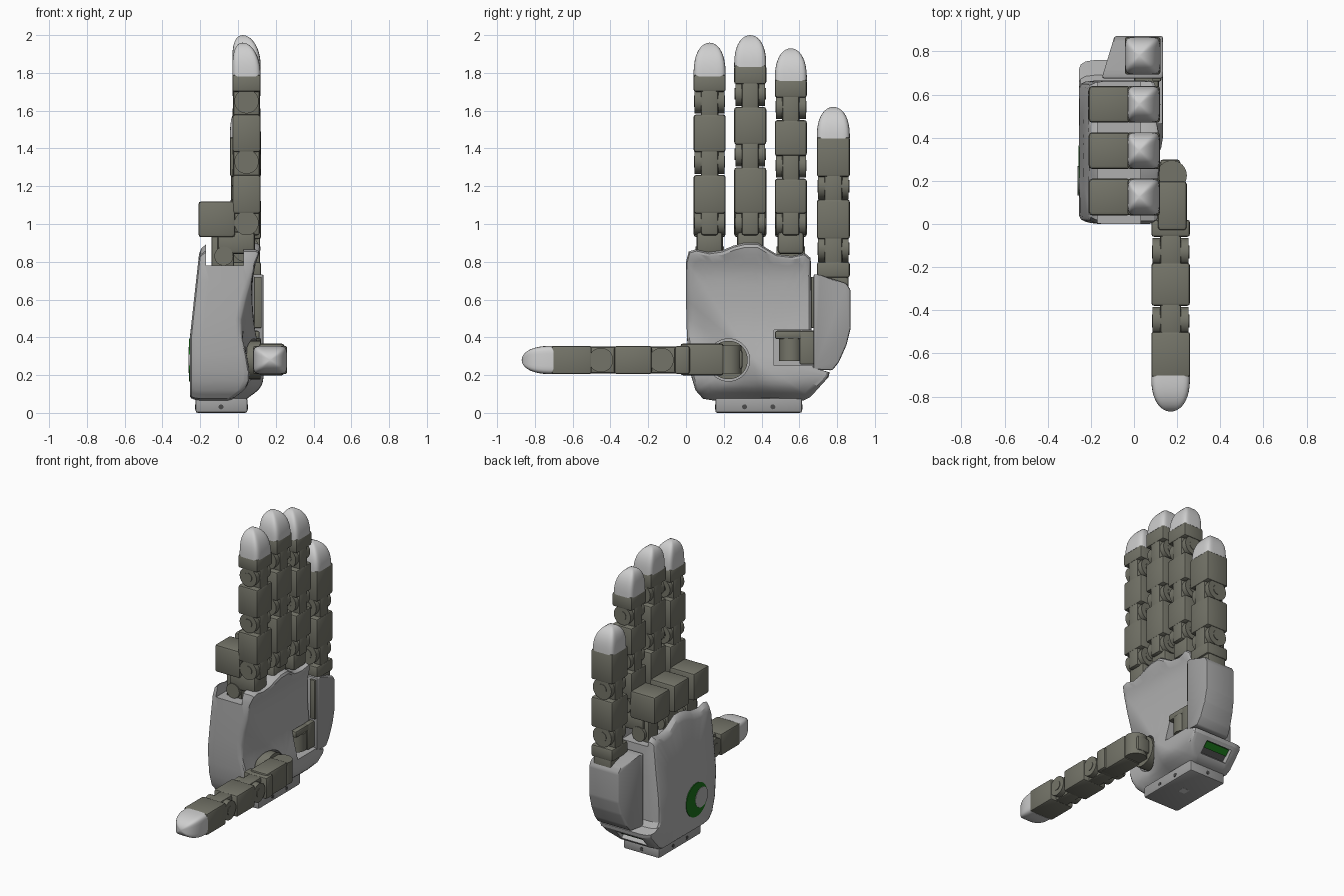
import bpy, bmesh, math
from mathutils import Matrix, Vector

cube = bpy.data.objects.get("Cube")
if cube:
    bpy.data.objects.remove(cube)


def material(name, rgb):
    m = bpy.data.materials.new(name)
    m.use_nodes = True
    m.diffuse_color = (*rgb, 1)
    m.node_tree.nodes["Principled BSDF"].inputs["Base Color"].default_value = (*rgb, 1)
    return m


SILVER = material("silver", (0.43, 0.43, 0.43))
GREY = material("shell grey", (0.35, 0.35, 0.35))
OLIVE = material("dark olive", (0.175, 0.175, 0.14))
TIP = material("light grey", (0.62, 0.62, 0.62))
GREEN = material("board green", (0.01, 0.16, 0.01))
BLACK = material("hole grey", (0.07, 0.07, 0.07))


def shade(me, angle=35):
    me.shade_smooth()
    me.set_sharp_from_angle(angle=math.radians(angle))


def finish(name, bm, mat, matrix=Matrix()):
    bmesh.ops.transform(bm, matrix=matrix, verts=bm.verts)
    bmesh.ops.recalc_face_normals(bm, faces=bm.faces)
    me = bpy.data.meshes.new(name)
    bm.to_mesh(me)
    bm.free()
    me.materials.append(mat)
    shade(me)
    ob = bpy.data.objects.new(name, me)
    bpy.context.collection.objects.link(ob)
    return ob


def box(name, lo, hi, mat, bevel=0.012, matrix=Matrix()):
    lo, hi = Vector(lo), Vector(hi)
    bm = bmesh.new()
    bmesh.ops.create_cube(bm, size=1)
    for v in bm.verts:
        v.co = [(lo[i] + hi[i]) / 2 + v.co[i] * (hi[i] - lo[i]) for i in range(3)]
    if bevel:
        bmesh.ops.bevel(bm, geom=bm.edges[:], offset=bevel, segments=2, profile=0.5, affect='EDGES')
    return finish(name, bm, mat, matrix)


def cyl(name, center, r, length, axis, mat, matrix=Matrix(), seg=32):
    bm = bmesh.new()
    bmesh.ops.create_cone(bm, cap_ends=True, segments=seg, radius1=r, radius2=r, depth=length)
    rot = {'x': Matrix.Rotation(math.pi / 2, 4, 'Y'), 'y': Matrix.Rotation(math.pi / 2, 4, 'X'),
           'z': Matrix()}[axis]
    return finish(name, bm, mat, matrix @ Matrix.Translation(center) @ rot)


def loft(bm, rings):
    """Skin closed rings of equal length; a one-point ring closes an end."""
    rings = [[bm.verts.new(p) for p in r] for r in rings]
    for a, b in zip(rings, rings[1:]):
        n = max(len(a), len(b))
        for i in range(n):
            j = (i + 1) % n
            if len(a) == 1:
                bm.faces.new((a[0], b[j], b[i]))
            elif len(b) == 1:
                bm.faces.new((a[i], a[j], b[0]))
            else:
                bm.faces.new((a[i], a[j], b[j], b[i]))
    return rings


def fingertip(name, z0, z1, w, d, lean, matrix):
    # rounded-square sections shrinking into a dome
    rings, n = [], 32
    for k in range(11):
        t = math.sin(k / 10 * math.pi / 2)
        s = max(0.0, 1 - t ** 2.6) ** 0.5
        z, off = z0 + (z1 - z0) * t, lean * t * t
        if k == 10:
            rings.append([(off, 0, z)])
            break
        ring = []
        for i in range(n):
            a = 2 * math.pi * (i + 0.5) / n
            c, e = math.cos(a), math.sin(a)
            ring.append((off + d / 2 * s * math.copysign(abs(c) ** 0.35, c),
                         w / 2 * s * math.copysign(abs(e) ** 0.35, e), z))
        rings.append(ring)
    bm = bmesh.new()
    first = loft(bm, rings)[0]
    bm.faces.new(first)
    finish(name, bm, TIP, matrix)


def finger(name, start, joints, dark_end, tip_end, w, d, lean, matrix):
    # local frame: x = depth, y = width, z = length
    s = start
    for k, j in enumerate(joints):
        if j - 0.07 > s:
            box(f"{name}_link_{k}", (-d / 2, -w / 2, s), (d / 2, w / 2, j - 0.07), OLIVE, 0.014, matrix)
        box(f"{name}_tongue_{k}", (-d * 0.47, -w * 0.27, max(j - 0.1, start - 0.05)),
            (d * 0.47, w * 0.27, j + 0.075), OLIVE, 0.014, matrix)
        cyl(f"{name}_hinge_{k}", (0, 0, j), d * 0.43, w * 0.93, 'y', OLIVE, matrix)
        cyl(f"{name}_pin_{k}", (0, 0, j), d * 0.2, w * 0.97, 'y', OLIVE, matrix)
        s = j + 0.05
    box(f"{name}_end_link", (-d / 2, -w / 2, s), (d / 2, w / 2, dark_end), OLIVE, 0.012, matrix)
    fingertip(f"{name}_tip", dark_end - 0.008, tip_end, w, d, lean, matrix)


# Palm: outline in (y, z), skinned from the back to a sculpted front
outline = [(0.0, 0.80), (0.015, 0.855), (0.05, 0.865), (0.12, 0.85), (0.19, 0.86), (0.25, 0.885),
           (0.31, 0.90), (0.38, 0.90), (0.43, 0.87), (0.48, 0.84), (0.56, 0.83), (0.63, 0.845),
           (0.66, 0.82), (0.665, 0.65), (0.665, 0.45), (0.665, 0.27), (0.69, 0.235), (0.76, 0.215),
           (0.755, 0.19), (0.66, 0.085), (0.62, 0.065), (0.40, 0.065), (0.15, 0.065), (0.09, 0.075),
           (0.05, 0.12), (0.02, 0.22), (0.005, 0.40), (0.0, 0.60)]
dense = []
for (y0, z0), (y1, z1) in zip(outline, outline[1:] + outline[:1]):
    dense += [(y0, z0), ((y0 + y1) / 2, (z0 + z1) / 2)]
CY, CZ = 0.35, 0.30


def back_x(y, z):
    return -0.255 + 0.055 * min(1, max(0, (z - 0.4) / 0.5))


def front_x(y, z):
    bump = lambda v, c, s: math.exp(-((v - c) / s) ** 2)
    x = 0.075 + 0.045 * bump(z, 0.88, 0.09) + 0.06 * bump(z, 0.2, 0.2)
    x -= 0.08 * bump(z, 0.05, 0.06)
    return x - min(0.075, 0.3 * max(0, 0.72 - 1.25 * y - z))


def ring(scale, fx):
    pts = [(CY + (y - CY) * scale, CZ + (z - CZ) * scale) for y, z in dense]
    return [(fx(y, z), y, z) for y, z in pts]


levels = [ring(s, lambda y, z, o=o: back_x(y, z) + o)
          for s, o in ((0.5, 0), (0.9, 0), (0.95, 0.008), (0.985, 0.03), (1, 0.07))]
levels += [ring(1, lambda y, z: min(0.03, front_x(y, z) - 0.03)),
           ring(1, lambda y, z: front_x(y, z) - 0.025),
           ring(0.985, lambda y, z: front_x(y, z) - 0.007)]
levels += [ring(s, front_x) for s in (0.96, 0.9, 0.82, 0.73, 0.63, 0.52, 0.4, 0.27, 0.13)]
bm = bmesh.new()
loft(bm, [[(back_x(CY, CZ), CY, CZ)]] + levels + [[(front_x(CY, CZ), CY, CZ)]])
palm = finish("palm", bm, SILVER)

# Openings: thumb socket, little finger socket, knuckle slot, port
port = Matrix.Translation((-0.08, 0.705, 0.14)) @ Matrix.Rotation(math.radians(-133), 4, 'X')
cutters = [cyl("cut_thumb", (0.13, 0.225, 0.28), 0.112, 0.22, 'x', SILVER, seg=48),
           box("cut_socket", (0.0, 0.465, 0.25), (0.3, 0.72, 0.44), SILVER, 0),
           box("cut_slot", (-0.17, -0.1, 0.78), (0.03, 0.72, 1.1), SILVER, 0),
           box("cut_port", (-0.1, -0.045, -0.04), (0.1, 0.045, 0.1), SILVER, 0, port)]
for c in cutters:
    c.hide_render = True
    mod = palm.modifiers.new(c.name, 'BOOLEAN')
    mod.operation, mod.solver, mod.object = 'DIFFERENCE', 'EXACT', c
cut = bpy.data.meshes.new_from_object(palm.evaluated_get(bpy.context.evaluated_depsgraph_get()))
palm.modifiers.clear()
palm.data = cut
shade(cut, 30)
for c in cutters:
    bpy.data.objects.remove(c)

# Port board
box("port_floor", (-0.1, -0.045, -0.04), (0.1, 0.045, -0.032), BLACK, 0, port)
box("port_board", (-0.09, -0.04, -0.032), (0.09, 0.005, -0.01), GREEN, 0, port)

# Crescent on the back of the hand
cyl("crescent_board", (-0.2555, 0.25, 0.28), 0.115, 0.006, 'x', GREEN, seg=48)
cyl("crescent_cover", (-0.2575, 0.20, 0.28), 0.068, 0.007, 'x', SILVER, seg=48)

# Wrist plate with screw holes
box("wrist", (-0.225, 0.155, 0.0), (0.05, 0.615, 0.08), GREY, 0.012)
for y in (0.31, 0.46):
    cyl("wrist_hole", (-0.0875, y, 0.032), 0.013, 0.279, 'x', BLACK, seg=16)
cyl("wrist_hole", (-0.09, 0.385, 0.032), 0.013, 0.464, 'y', BLACK, seg=16)
box("wrist_socket", (-0.11, 0.36, -0.001), (-0.06, 0.41, 0.004), TIP, 0)

# Three upright fingers with their knuckle blocks
W, D = 0.17, 0.15
for name, y, j1, j2, end, tip in (("index", 0.125, 1.33, 1.65, 1.79, 1.96),
                                  ("middle", 0.34, 1.37, 1.69, 1.84, 2.0),
                                  ("ring", 0.555, 1.31, 1.62, 1.765, 1.93)):
    finger(name, 0.99, (1.005, j1, j2), end, tip, W, D, -0.02, Matrix.Translation((0.045, y, 0)))
    box(name + "_knuckle", (-0.21, y - W / 2, 0.93), (-0.015, y + W / 2, 1.12), OLIVE, 0.016)
    box(name + "_neck", (-0.11, y - 0.07, 0.84), (0.09, y + 0.07, 0.96), OLIVE, 0.02)
    box(name + "_fork", (-0.14, y - 0.055, 0.76), (-0.02, y + 0.055, 0.95), OLIVE, 0.01)
    cyl(name + "_knuckle_hinge", (-0.075, y, 0.83), 0.05, 0.15, 'y', OLIVE)

# Little finger and its side shell
finger("little", 0.715, (0.87, 1.2), 1.46, 1.62, 0.175, 0.165, -0.015, Matrix.Translation((0.04, 0.78, 0)))
shell = [(0.675, 0.735), (0.71, 0.73), (0.85, 0.685), (0.872, 0.65), (0.872, 0.45), (0.85, 0.36),
         (0.81, 0.27), (0.775, 0.225), (0.675, 0.23)]


def shell_back(y):
    return -0.15 + 0.06 * (y - 0.675) / 0.197


bm = bmesh.new()
a, b = loft(bm, [[(shell_back(y), y, z) for y, z in shell], [(0.135, y, z) for y, z in shell]])
bm.faces.new(a)
bm.faces.new(b)
bmesh.ops.bevel(bm, geom=bm.edges[:], offset=0.01, segments=2, profile=0.5, affect='EDGES')
finish("side_shell", bm, GREY)
box("little_base", (-0.03, 0.70, 0.60), (0.11, 0.86, 0.76), OLIVE)
box("side_strip", (0.085, 0.662, 0.45), (0.125, 0.68, 0.72), OLIVE, 0.004)

# Joint inside the little finger socket
box("socket_link", (0.0, 0.60, 0.255), (0.115, 0.69, 0.435), OLIVE)
box("socket_lug", (0.0, 0.47, 0.39), (0.115, 0.62, 0.435), OLIVE)
cyl("socket_barrel", (0.06, 0.555, 0.335), 0.062, 0.12, 'z', OLIVE)

# Thumb pointing forward
thumb = Matrix(((0, 1, 0, 0.17), (0, 0, -1, 0), (-1, 0, 0, 0.28), (0, 0, 0, 1)))
finger("thumb", -0.02, (0.13, 0.45), 0.71, 0.87, 0.18, 0.15, 0, thumb)
box("thumb_base", (0.11, -0.03, 0.198), (0.245, 0.20, 0.368), OLIVE, 0.016)
cyl("thumb_pivot", (0.175, 0.225, 0.283), 0.07, 0.15, 'z', OLIVE)
box("thumb_lug", (0.12, 0.14, 0.23), (0.215, 0.30, 0.335), OLIVE, 0.016)
cyl("thumb_hub", (0.07, 0.225, 0.28), 0.102, 0.1, 'x', OLIVE)
